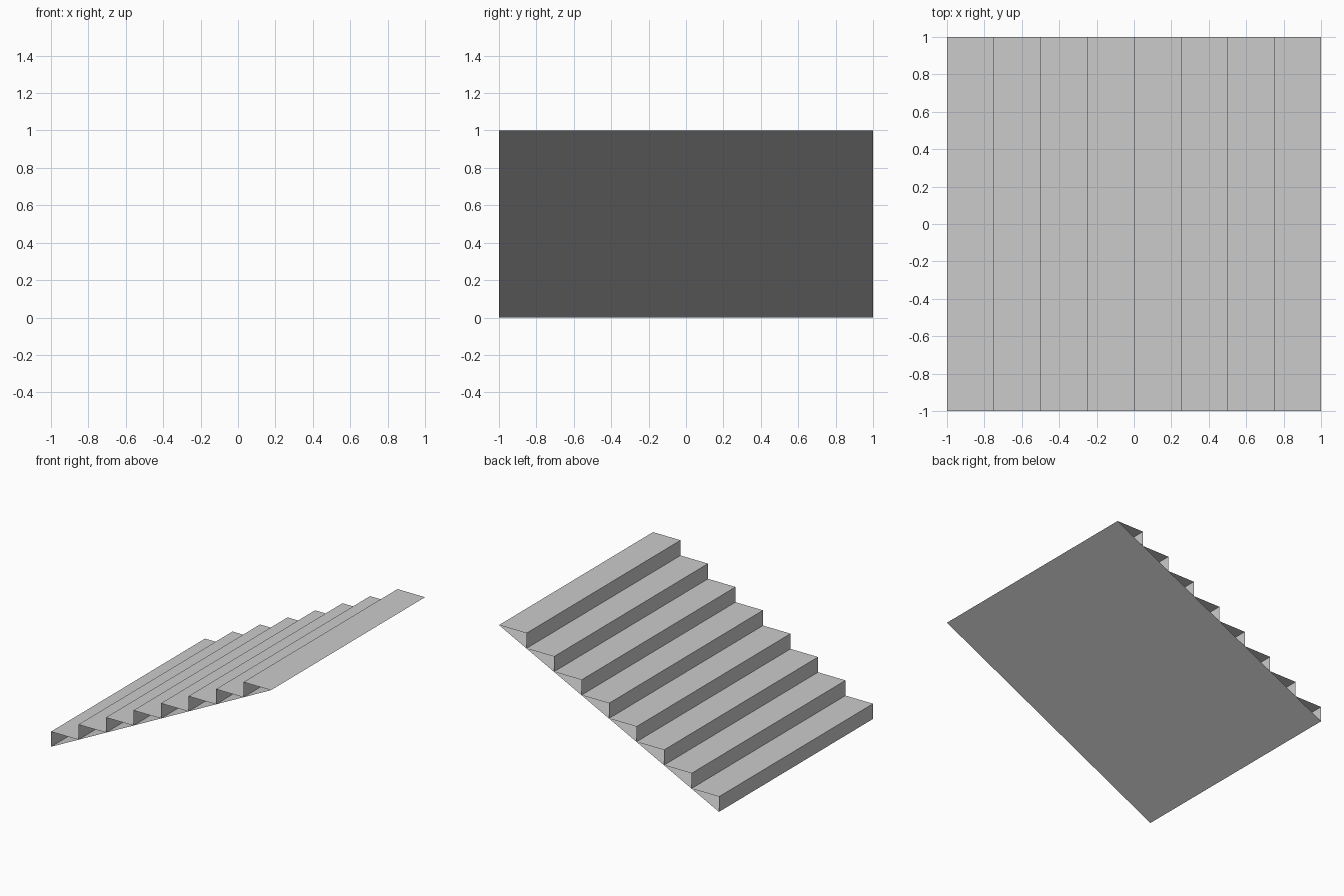
import bpy
import bmesh

if "Cube" in bpy.data.objects:
    bpy.data.objects.remove(bpy.data.objects["Cube"])

STEPS, RUN, RISE = 8, 0.25, 0.125

bm = bmesh.new()


def edge_pair(x, z):
    """Front and back vertices of one profile point."""
    return bm.verts.new((x, -1, z)), bm.verts.new((x, 1, z))


def strip(a, b):
    """Flat panel between two profile points."""
    bm.faces.new((a[0], a[1], b[1], b[0]))


# Points where the steps meet the sloping underside
slope = [edge_pair(-1 + i * RUN, i * RISE) for i in range(STEPS + 1)]

# Riser, tread and underside panel of every step; ends stay open
for i in range(STEPS):
    low, high = slope[i], slope[i + 1]
    nose = edge_pair(-1 + i * RUN, (i + 1) * RISE)
    strip(nose, low)    # riser
    strip(high, nose)   # tread
    strip(low, high)    # underside

# Every panel faces outwards from the hollow steps
for f in bm.faces:
    f.normal_update()
    n = f.normal
    outward = n.x < -0.9 or n.z > 0.95 or (n.x > 0 and n.z < 0)
    if not outward:
        f.normal_flip()

mesh = bpy.data.meshes.new("staircase")
bm.to_mesh(mesh)
bm.free()
bpy.context.collection.objects.link(bpy.data.objects.new("staircase", mesh))
